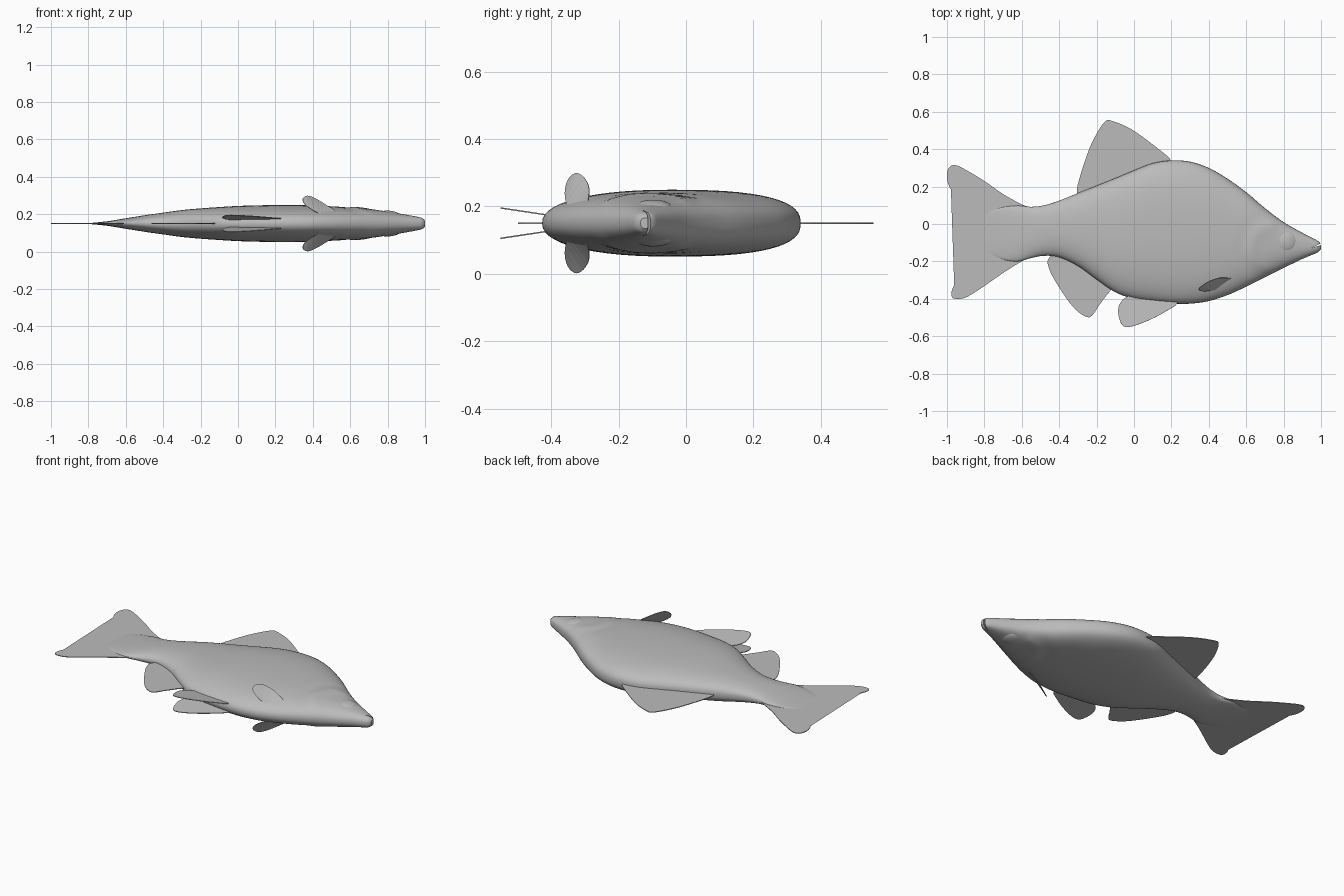
import bpy, bmesh, math
from mathutils import Vector

if "Cube" in bpy.data.objects:
    bpy.data.objects.remove(bpy.data.objects["Cube"])

C = 0.15  # height of the fish's symmetry plane (it lies on its side)

grey = bpy.data.materials.new("fish grey")
grey.diffuse_color = (0.5, 0.5, 0.5, 1)
grey.use_nodes = True
grey.node_tree.nodes["Principled BSDF"].inputs["Base Color"].default_value = grey.diffuse_color


def smooth_rows(rows, n, closed=False):
    """Catmull-Rom resampling of tuples of any length."""
    pts = [Vector(r) for r in rows]
    k, out = len(pts), []
    for i in range(k if closed else k - 1):
        if closed:
            a, b, c, d = (pts[(i + j) % k] for j in (-1, 0, 1, 2))
        else:
            a, b, c, d = (pts[min(max(i + j, 0), k - 1)] for j in (-1, 0, 1, 2))
        for s in range(n):
            t = s / n
            out.append(0.5 * (2 * b + (c - a) * t + (2 * a - 5 * b + 4 * c - d) * t * t
                              + (3 * b - a - 3 * c + d) * t ** 3))
    if not closed:
        out.append(pts[-1])
    return out


def finish(name, bm):
    bmesh.ops.recalc_face_normals(bm, faces=bm.faces)
    me = bpy.data.meshes.new(name)
    bm.to_mesh(me)
    bm.free()
    ob = bpy.data.objects.new(name, me)
    bpy.context.collection.objects.link(ob)
    me.materials.append(grey)
    return ob


def shade(ob, angle=40):
    bpy.ops.object.select_all(action='DESELECT')
    ob.select_set(True)
    bpy.context.view_layer.objects.active = ob
    bpy.ops.object.shade_smooth_by_angle(angle=math.radians(angle))


def fin(name, outline, height, thick=0.004):
    """Thin sheet from an outline; height(x, y) gives z for flat outlines."""
    bm = bmesh.new()
    pts = smooth_rows(outline, 5)
    vs = [bm.verts.new(p if len(p) == 3 else (p[0], p[1], height(p[0], p[1]))) for p in pts]
    face = bm.faces.new(vs)
    bmesh.ops.triangulate(bm, faces=[face])
    ob = finish(name, bm)
    mod = ob.modifiers.new("thickness", 'SOLIDIFY')
    mod.thickness = thick
    mod.offset = 0
    return ob


# Body: x, upper edge, lower edge, half thickness
stations = [
    (-0.80, 0.06, -0.15, 0.002), (-0.70, 0.09, -0.19, 0.012), (-0.62, 0.098, -0.20, 0.025),
    (-0.55, 0.092, -0.182, 0.036), (-0.48, 0.10, -0.17, 0.047), (-0.40, 0.125, -0.178, 0.058),
    (-0.30, 0.165, -0.225, 0.072), (-0.20, 0.205, -0.297, 0.081), (-0.10, 0.245, -0.365, 0.088),
    (0.00, 0.287, -0.40, 0.094), (0.10, 0.325, -0.415, 0.097), (0.20, 0.34, -0.425, 0.099),
    (0.30, 0.333, -0.426, 0.099), (0.40, 0.30, -0.412, 0.097), (0.50, 0.242, -0.38, 0.092),
    (0.60, 0.17, -0.335, 0.087), (0.70, 0.085, -0.285, 0.078), (0.80, 0.01, -0.235, 0.064),
    (0.90, -0.047, -0.187, 0.047), (0.96, -0.078, -0.162, 0.036), (0.985, -0.092, -0.15, 0.029),
    (1.00, -0.108, -0.135, 0.016)]
SEG = 56
bm = bmesh.new()
rings = []
for x, up, lo, half in smooth_rows(stations, 6):
    mid, h = (up + lo) / 2, (up - lo) / 2
    ring = []
    for i in range(SEG):
        a = 2 * math.pi * i / SEG
        c, s = math.cos(a), math.sin(a)
        n = 2.6 if c > 0 else 2.25
        y = mid + h * math.copysign(abs(c) ** (2 / n), c)
        z = half * math.copysign(abs(s) ** (2 / n), s)
        # Raised rim of the gill cover and a shallow dip behind it
        r = math.hypot(x - 0.75, y + 0.13)
        if x < 0.76:
            fade = abs(s) ** 2
            z += math.copysign(fade, s) * (0.005 * math.exp(-((r - 0.12) / 0.025) ** 2)
                                           - 0.003 * math.exp(-((r - 0.18) / 0.025) ** 2))
        ring.append(bm.verts.new((x, y, C + z)))
    rings.append(ring)
for a, b in zip(rings, rings[1:]):
    for i in range(SEG):
        j = (i + 1) % SEG
        bm.faces.new((a[i], a[j], b[j], b[i]))
bm.faces.new(rings[0])
bm.faces.new(rings[-1])
body = finish("body", bm)

# Mouth: a thin wedge cut across the snout
bm = bmesh.new()
wedge = [(0.945, -0.130), (1.02, -0.106), (1.02, -0.094)]
low, high = ([bm.verts.new((x, y, C + dz)) for x, y in wedge] for dz in (-0.1, 0.1))
bm.faces.new(low)
bm.faces.new(high)
for i in range(3):
    j = (i + 1) % 3
    bm.faces.new((low[i], low[j], high[j], high[i]))
cutter = finish("mouth_cutter", bm)
cutter.hide_render = True
mod = body.modifiers.new("mouth", 'BOOLEAN')
mod.operation = 'DIFFERENCE'
mod.object = cutter
mod.solver = 'EXACT'
bpy.context.view_layer.objects.active = body
bpy.ops.object.modifier_apply(modifier="mouth")
bpy.data.objects.remove(cutter)
shade(body)


# Fins on the symmetry plane
def flat(x, y):
    return C


fin("tail_fin", [
    (-0.52, 0.07), (-0.55, 0.088), (-0.60, 0.105), (-0.70, 0.16), (-0.80, 0.23), (-0.90, 0.29),
    (-0.95, 0.313), (-0.98, 0.31), (-0.998, 0.28), (-0.998, 0.23), (-0.97, 0.17), (-0.90, 0.08),
    (-0.85, 0.0), (-0.833, -0.05), (-0.835, -0.10), (-0.86, -0.18), (-0.92, -0.27),
    (-0.968, -0.34), (-0.975, -0.385), (-0.955, -0.40), (-0.90, -0.393), (-0.82, -0.345),
    (-0.70, -0.262), (-0.60, -0.20), (-0.52, -0.165)], flat)
fin("dorsal_fin", [
    (-0.28, 0.12), (-0.306, 0.165), (-0.29, 0.25), (-0.24, 0.40), (-0.19, 0.50), (-0.152, 0.55),
    (-0.12, 0.552), (-0.02, 0.51), (0.10, 0.425), (0.20, 0.335), (0.15, 0.28)], flat)
fin("anal_fin", [
    (-0.42, -0.15), (-0.46, -0.19), (-0.455, -0.235), (-0.43, -0.29), (-0.37, -0.385),
    (-0.31, -0.46), (-0.25, -0.498), (-0.22, -0.485), (-0.19, -0.44), (-0.15, -0.385),
    (-0.12, -0.34), (-0.15, -0.28)], flat)

# Paired fins and eyes, mirrored across the symmetry plane
pelvic = [(0.0, -0.37), (-0.06, -0.405), (-0.085, -0.46), (-0.07, -0.53), (-0.04, -0.55),
          (0.02, -0.538), (0.10, -0.505), (0.17, -0.467), (0.23, -0.425), (0.20, -0.38)]
pectoral = [(0.56, -0.295, 0.04), (0.47, -0.287, 0.10), (0.41, -0.302, 0.135),
            (0.37, -0.325, 0.148), (0.346, -0.347, 0.132), (0.36, -0.358, 0.10),
            (0.42, -0.355, 0.06), (0.50, -0.335, 0.03)]
for side, sgn in (("upper", 1), ("lower", -1)):
    fin(side + "_pelvic_fin", pelvic, lambda x, y: C + sgn * (0.027 - 0.15 * (y + 0.43)))
    fin(side + "_pectoral_fin", [(x, y, C + sgn * z) for x, y, z in pectoral], flat, 0.003)
    bpy.ops.mesh.primitive_uv_sphere_add(segments=32, ring_count=16, radius=1,
                                         location=(0.815, -0.097, C + sgn * 0.047))
    eye = bpy.context.object
    eye.name = side + "_eye"
    eye.scale = (0.058, 0.056, 0.021)
    eye.rotation_euler = (0, sgn * 0.14, 0)
    eye.data.materials.append(grey)
    shade(eye)
